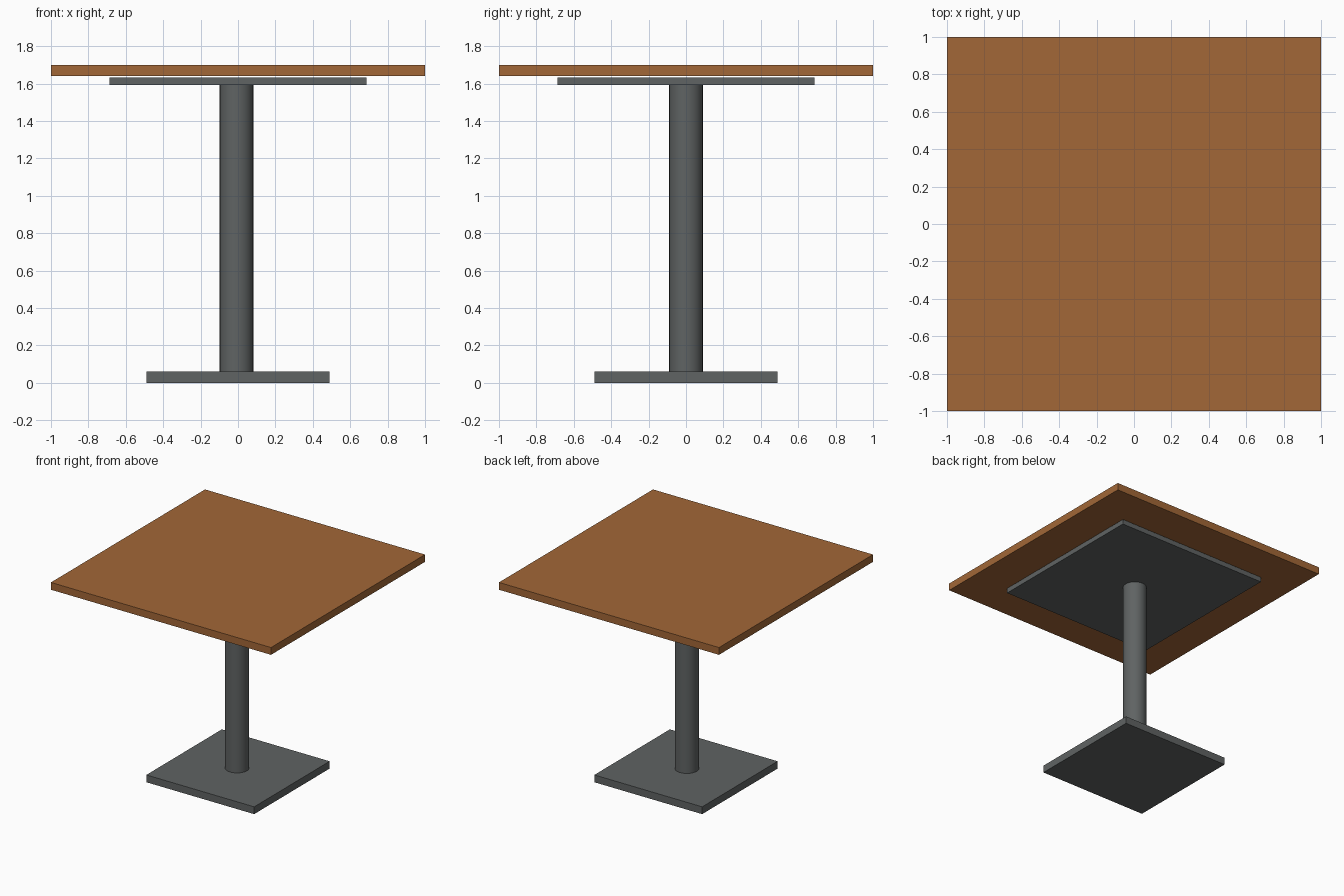
import bpy

if "Cube" in bpy.data.objects:
    bpy.data.objects.remove(bpy.data.objects["Cube"])


def material(name, rgb):
    m = bpy.data.materials.new(name)
    m.diffuse_color = (*rgb, 1.0)
    m.use_nodes = True
    m.node_tree.nodes["Principled BSDF"].inputs["Base Color"].default_value = m.diffuse_color
    return m


wood = material("warm brown wood", (0.36, 0.135, 0.038))
metal = material("dark grey metal", (0.115, 0.125, 0.125))


def slab(name, half, z0, z1, mat):
    """Square slab centred on the z axis."""
    bpy.ops.mesh.primitive_cube_add(size=1, location=(0, 0, (z0 + z1) / 2))
    ob = bpy.context.object
    ob.name = name
    ob.scale = (2 * half, 2 * half, z1 - z0)
    bpy.ops.object.transform_apply(location=False, rotation=False, scale=True)
    ob.data.materials.append(mat)
    return ob


# Floor plate, support plate and table top
slab("base_plate", 0.49, 0.0, 0.06, metal)
slab("support_plate", 0.687, 1.594, 1.634, metal)
slab("table_top", 1.0, 1.64, 1.70, wood)

# Round column, very slightly off centre
z0, z1 = 0.055, 1.596
bpy.ops.mesh.primitive_cylinder_add(vertices=48, radius=0.09, depth=z1 - z0,
                                    location=(-0.008, 0, (z0 + z1) / 2))
column = bpy.context.object
column.name = "column"
column.data.materials.append(metal)
bpy.ops.object.shade_smooth_by_angle()
